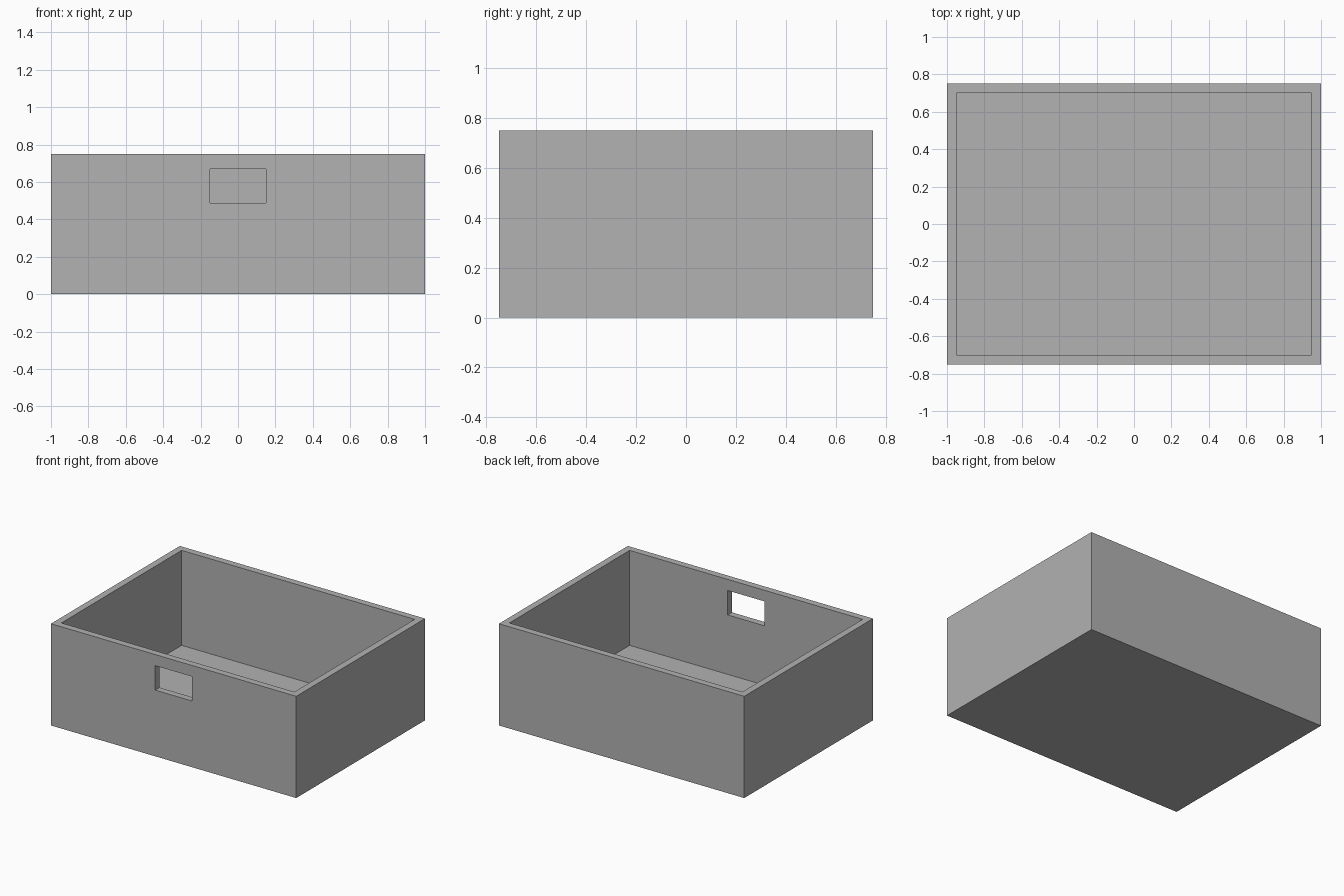
import bpy
import bmesh
from mathutils import Matrix, Vector

WIDTH, DEPTH, HEIGHT, WALL = 2.0, 1.5, 0.75, 0.05

default_cube = bpy.data.objects.get("Cube")
if default_cube:
    bpy.data.objects.remove(default_cube, do_unlink=True)

# Single flat grey material
grey = bpy.data.materials.new("plain grey")
grey.use_nodes = True
colour = (0.445, 0.445, 0.445, 1.0)
grey.diffuse_color = colour
grey.node_tree.nodes["Principled BSDF"].inputs["Base Color"].default_value = colour


def block(name, low, high):
    """Box object spanning two opposite corners."""
    low, high = Vector(low), Vector(high)
    bm = bmesh.new()
    matrix = Matrix.Translation((low + high) / 2) @ Matrix.Diagonal((*(high - low), 1))
    bmesh.ops.create_cube(bm, size=1, matrix=matrix)
    mesh = bpy.data.meshes.new(name)
    bm.to_mesh(mesh)
    bm.free()
    mesh.materials.append(grey)
    obj = bpy.data.objects.new(name, mesh)
    bpy.context.collection.objects.link(obj)
    return obj


# Open tray: inset the top face and push it down to the floor
tray = block("open_box", (-WIDTH / 2, -DEPTH / 2, 0), (WIDTH / 2, DEPTH / 2, HEIGHT))
bm = bmesh.new()
bm.from_mesh(tray.data)
top = max(bm.faces, key=lambda f: f.calc_center_median().z)
bmesh.ops.inset_region(bm, faces=[top], thickness=WALL, use_even_offset=True)
walls = bmesh.ops.extrude_discrete_faces(bm, faces=[top])
bmesh.ops.translate(bm, verts=walls["faces"][0].verts, vec=(0, 0, WALL - HEIGHT))
bmesh.ops.recalc_face_normals(bm, faces=bm.faces)
bm.to_mesh(tray.data)
bm.free()

# Handle slot through the front wall only
cutter = block("handle_slot_cutter",
               (-0.15, -DEPTH / 2 - WALL, 0.488), (0.15, -DEPTH / 2 + 2 * WALL, 0.668))
cutter.hide_render = True
cut = tray.modifiers.new("handle_slot", 'BOOLEAN')
cut.operation = 'DIFFERENCE'
cut.solver = 'EXACT'
cut.object = cutter

# Bake the cut and drop the helper
depsgraph = bpy.context.evaluated_depsgraph_get()
finished = bpy.data.meshes.new_from_object(tray.evaluated_get(depsgraph))
tray.modifiers.clear()
tray.data = finished
bpy.data.objects.remove(cutter, do_unlink=True)
